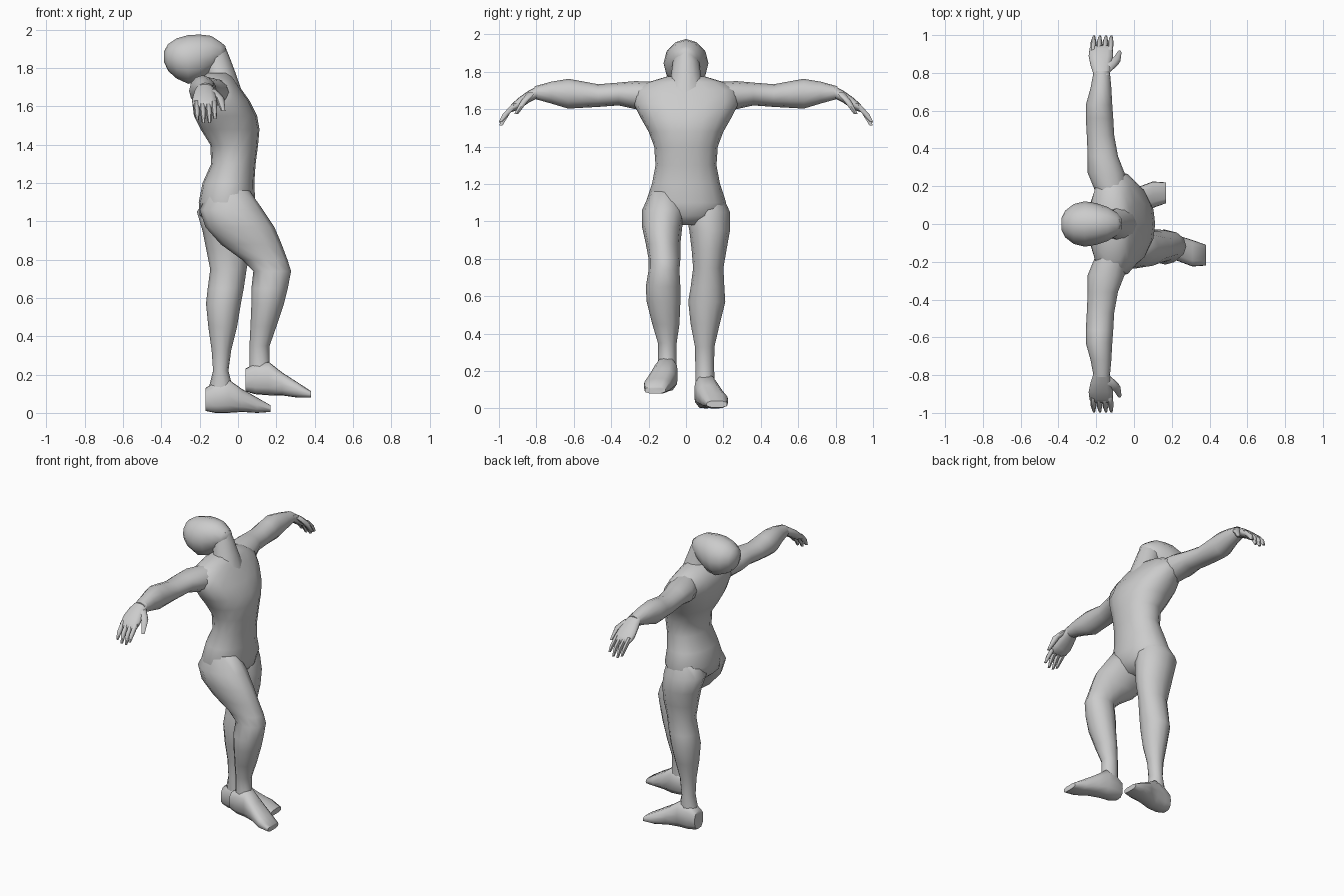
import bpy, bmesh
from math import sin, cos, tau, radians


def loft(name, axis, rows, side=1, sides=12, power=2.0):
    """Skin rings along an axis; row = (position, a0, a1, b0, b1), side=-1 mirrors in y."""
    bm = bmesh.new()
    rings = []
    for t, a0, a1, b0, b1 in rows:
        ring = []
        for i in range(sides):
            c, s = cos(tau * i / sides), sin(tau * i / sides)
            k = (abs(c) ** power + abs(s) ** power) ** (-1 / power)
            a = (a0 + a1) / 2 + (a1 - a0) / 2 * c * k
            b = (b0 + b1) / 2 + (b1 - b0) / 2 * s * k
            x, y, z = {"x": (t, a, b), "y": (a, t, b), "z": (a, b, t)}[axis]
            ring.append(bm.verts.new((x, y * side, z)))
        rings.append(ring)
    for r, q in zip(rings, rings[1:]):
        for i in range(sides):
            j = (i + 1) % sides
            bm.faces.new((r[i], r[j], q[j], q[i]))
    bm.faces.new(rings[0])
    bm.faces.new(rings[-1])
    bmesh.ops.recalc_face_normals(bm, faces=bm.faces)
    me = bpy.data.meshes.new(name)
    bm.to_mesh(me)
    bm.free()
    ob = bpy.data.objects.new(name, me)
    bpy.context.collection.objects.link(ob)
    bpy.ops.object.select_all(action="DESELECT")
    ob.select_set(True)
    bpy.context.view_layer.objects.active = ob
    bpy.ops.object.shade_smooth_by_angle(angle=radians(60))
    return ob


# Torso: z, back x, front x, half width
torso = [(.98, -.14, .03, .09), (1.03, -.20, .075, .19), (1.10, -.205, .09, .215),
         (1.20, -.185, .085, .182), (1.30, -.14, .092, .163), (1.40, -.145, .105, .17),
         (1.48, -.195, .112, .20), (1.55, -.23, .10, .24), (1.63, -.24, .06, .28),
         (1.70, -.235, .01, .28), (1.745, -.20, -.02, .20), (1.775, -.16, -.05, .10)]
loft("torso", "z", [(z, a, b, -w, w) for z, a, b, w in torso], sides=16, power=2.2)

# Neck and thrown-back head
loft("neck", "z", [(1.68, -.20, .02, -.12, .12), (1.78, -.17, -.015, -.08, .08),
                   (1.86, -.20, -.045, -.07, .07), (1.92, -.20, -.07, -.05, .05)])
head = [(-.385, .03, 1.83, 1.89), (-.365, .07, 1.785, 1.925), (-.32, .105, 1.745, 1.955),
        (-.26, .12, 1.718, 1.972), (-.20, .11, 1.73, 1.975), (-.14, .09, 1.775, 1.968),
        (-.09, .06, 1.82, 1.935), (-.065, .03, 1.86, 1.915)]
loft("head", "x", [(x, -w, w, a, b) for x, w, a, b in head])

# Arms, hands, fingers and thumbs, mirrored in y
for s, tag in ((1, "left"), (-1, "right")):
    loft(tag + "_arm", "y", [
        (.16, -.20, -.03, 1.57, 1.745), (.27, -.245, -.05, 1.60, 1.75),
        (.36, -.245, -.085, 1.62, 1.742), (.47, -.25, -.105, 1.612, 1.733),
        (.56, -.255, -.11, 1.607, 1.75), (.63, -.255, -.115, 1.603, 1.762),
        (.72, -.23, -.12, 1.63, 1.747), (.81, -.213, -.128, 1.655, 1.722)], s)
    loft(tag + "_hand", "y", [
        (.79, -.213, -.128, 1.66, 1.725), (.84, -.23, -.12, 1.635, 1.70),
        (.89, -.24, -.11, 1.60, 1.665), (.93, -.235, -.11, 1.585, 1.63),
        (.945, -.22, -.12, 1.585, 1.61)], s, power=2.5)
    for n, (root, tip, z) in enumerate([(-.218, -.212, 1.53), (-.188, -.18, 1.512),
                                        (-.157, -.148, 1.512), (-.127, -.12, 1.535)]):
        mid = (root + tip) / 2
        loft(f"{tag}_finger_{n + 1}", "z", [
            (1.63, root - .015, root + .015, .885, .93),
            (1.575, mid - .015, mid + .015, .94, .982),
            (z, tip - .008, tip + .008, .98, 1.0)], s, sides=6)
    loft(tag + "_thumb", "z", [
        (1.69, -.165, -.115, .80, .85), (1.645, -.12, -.072, .84, .885),
        (1.575, -.088, -.066, .895, .92)], s, sides=6)

# Straight standing leg
loft("left_leg", "z", [
    (1.15, -.15, .03, .04, .19), (1.05, -.215, .06, .0, .235), (.95, -.185, .07, .018, .235),
    (.85, -.165, .065, .03, .217), (.75, -.145, .045, .038, .20), (.65, -.158, .03, .025, .205),
    (.57, -.167, .015, .012, .21), (.45, -.155, -.005, .025, .18), (.33, -.138, -.035, .048, .152),
    (.22, -.13, -.05, .05, .15), (.10, -.16, -.02, .05, .155)])

# Raised leg with bent knee
loft("right_leg", "z", [
    (1.16, -.15, .06, -.19, -.04), (1.06, -.20, .13, -.235, .0), (.97, -.17, .19, -.235, -.02),
    (.88, -.09, .228, -.215, -.03), (.80, .02, .258, -.20, -.03), (.74, .08, .277, -.20, -.035),
    (.65, .07, .26, -.215, -.03), (.57, .07, .24, -.21, -.03), (.45, .065, .20, -.18, -.035),
    (.35, .06, .165, -.15, -.05), (.25, .06, .165, -.15, -.05), (.17, .05, .20, -.16, -.05)])

# Feet: the right one is the same shape, further forward, lifted and tipped
foot = [(-.17, .06, .15, .01, .13), (-.12, .045, .165, 0, .16), (-.05, .045, .17, 0, .175),
        (.02, .06, .195, .005, .125), (.10, .085, .225, 0, .08), (.17, .11, .22, .005, .04)]
loft("left_foot", "x", foot, power=3.5)
loft("right_foot", "x", [(x + .21, a, b, c + .088 - x * .08, d + .088 - x * .08)
                         for x, a, b, c, d in foot], -1, power=3.5)
